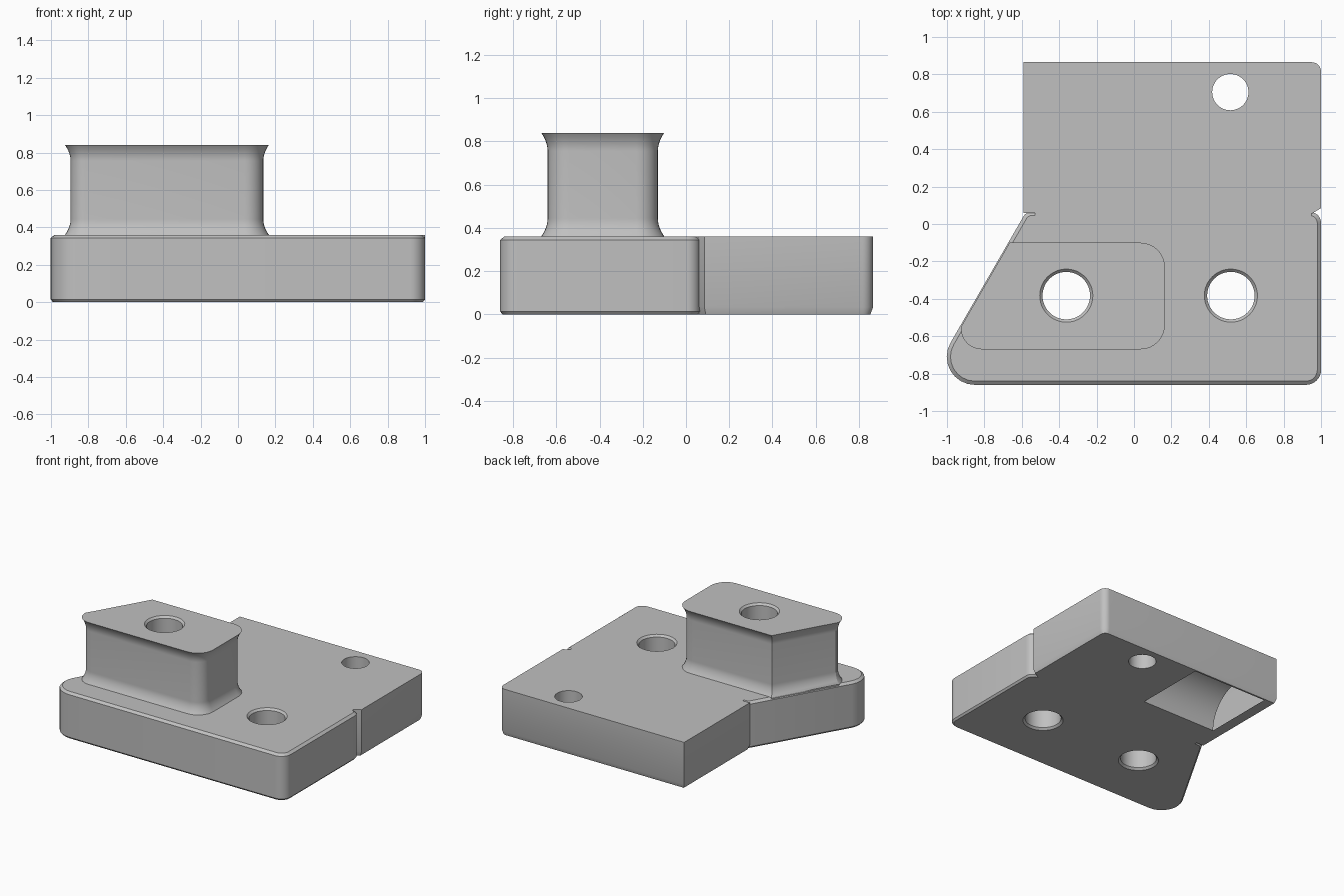
import bpy, bmesh, math
from mathutils import Vector

cube = bpy.data.objects.get("Cube")
if cube:
    bpy.data.objects.remove(cube, do_unlink=True)

grey = bpy.data.materials.new("plain_grey")
grey.use_nodes = True
grey.diffuse_color = (0.53, 0.53, 0.53, 1)
grey.node_tree.nodes["Principled BSDF"].inputs["Base Color"].default_value = grey.diffuse_color


def outline(corners, inset, steps=8):
    """Counter-clockwise (x, y, radius) corners, moved inward and rounded."""
    result, n = [], len(corners)
    for i, (x, y, r) in enumerate(corners):
        here = Vector((x, y))
        a = (here - Vector(corners[i - 1][:2])).normalized()
        b = (Vector(corners[(i + 1) % n][:2]) - here).normalized()
        na, nb = Vector((-a.y, a.x)), Vector((-b.y, b.x))
        miter = (na + nb) / (1 + na.dot(nb))
        if r == 0:
            result.append(here + miter * inset)
            continue
        centre = here + miter * r
        turn = math.atan2(a.x * b.y - a.y * b.x, a.dot(b))
        start = math.atan2(-na.y, -na.x)
        for k in range(steps + 1):
            t = start + turn * k / steps
            result.append(centre + Vector((math.cos(t), math.sin(t))) * (r - inset))
    return result


def loft(name, rings):
    """Solid through a stack of (z, points) rings."""
    bm = bmesh.new()
    loops = [[bm.verts.new((p[0], p[1], z)) for p in pts] for z, pts in rings]
    n = len(loops[0])
    for low, high in zip(loops, loops[1:]):
        for i in range(n):
            j = (i + 1) % n
            bm.faces.new((low[i], low[j], high[j], high[i]))
    bm.faces.new(loops[0][::-1])
    bm.faces.new(loops[-1])
    bmesh.ops.recalc_face_normals(bm, faces=bm.faces)
    mesh = bpy.data.meshes.new(name)
    bm.to_mesh(mesh)
    bm.free()
    mesh.materials.append(grey)
    obj = bpy.data.objects.new(name, mesh)
    bpy.context.collection.objects.link(obj)
    return obj


def circle(x, y, r, n=48):
    return [(x + r * math.cos(math.tau * i / n), y + r * math.sin(math.tau * i / n)) for i in range(n)]


def combine(target, other, operation):
    other.hide_render = True
    mod = target.modifiers.new(operation.lower(), "BOOLEAN")
    mod.operation, mod.solver, mod.object = operation, "EXACT", other
    bpy.context.view_layer.objects.active = target
    bpy.ops.object.modifier_apply(modifier=mod.name)
    bpy.data.objects.remove(other, do_unlink=True)


TOP = 0.36
BOSS_TOP = 0.84

# Front plate with one slanted side and chamfered rims
plate = [(-1.111, -0.86, 0.15), (1, -0.86, 0.08), (1, 0.065, 0.06), (-0.577, 0.065, 0.05)]
body = loft("mounting_block", [(z, outline(plate, i)) for z, i in
            ((0, 0.012), (0.014, 0), (TOP - 0.016, 0), (TOP, 0.02))])

# Rear block with a neck that runs into the plate
rear = [(-0.53, -0.03, 0), (0.95, -0.03, 0), (0.95, 0.055, 0), (1, 0.085, 0),
        (1, 0.865, 0.05), (-0.59, 0.865, 0), (-0.59, 0.06, 0), (-0.53, 0.06, 0)]
combine(body, loft("rear_block", [(z, outline(rear, i)) for z, i in
                                  ((0, 0.012), (0.034, 0), (TOP, 0))]), "UNION")

# Boss with a waist, flared at both ends
boss = [(-0.925, -0.67, 0.11), (0.165, -0.67, 0.13), (0.165, -0.1, 0.13),
        (-0.665, -0.1, 0), (-0.925, -0.55, 0)]
flare = [(0.085 * u, 0.03 * (1 - (1 - u) ** 2)) for u in (k / 8 for k in range(9))]
rings = [(TOP - 0.02, 0)] + [(TOP + h, i) for h, i in flare]
rings += [(BOSS_TOP - h, i) for h, i in reversed(flare)]
combine(body, loft("boss", [(z, outline(boss, i)) for z, i in rings]), "UNION")

# Chamfered bolt holes
for x, top in ((-0.362, BOSS_TOP), (0.518, TOP)):
    steps = ((-0.05, 0.142), (0, 0.142), (0.015, 0.127),
             (top - 0.015, 0.127), (top, 0.142), (top + 0.05, 0.142))
    combine(body, loft("bolt_hole", [(z, circle(x, -0.383, r)) for z, r in steps]), "DIFFERENCE")

# Plain rear hole
combine(body, loft("rear_hole", [(z, circle(0.515, 0.705, 0.097)) for z in (-0.05, TOP + 0.05)]), "DIFFERENCE")

# Half-round pocket under the rear block
pocket = loft("pocket", [(z, circle(0, 0, 0.28, 64)) for z in (-0.495, 0.14)])
for v in pocket.data.vertices:
    v.co = (v.co.z, v.co.x + 0.56, v.co.y)
pocket.data.flip_normals()
bm = bmesh.new()
bm.from_mesh(pocket.data)
bmesh.ops.recalc_face_normals(bm, faces=bm.faces)
bm.to_mesh(pocket.data)
bm.free()
combine(body, pocket, "DIFFERENCE")

# Smooth rounded surfaces, crisp edges
bpy.ops.object.select_all(action="DESELECT")
body.select_set(True)
bpy.context.view_layer.objects.active = body
bpy.ops.object.shade_smooth_by_angle(angle=math.radians(25))
